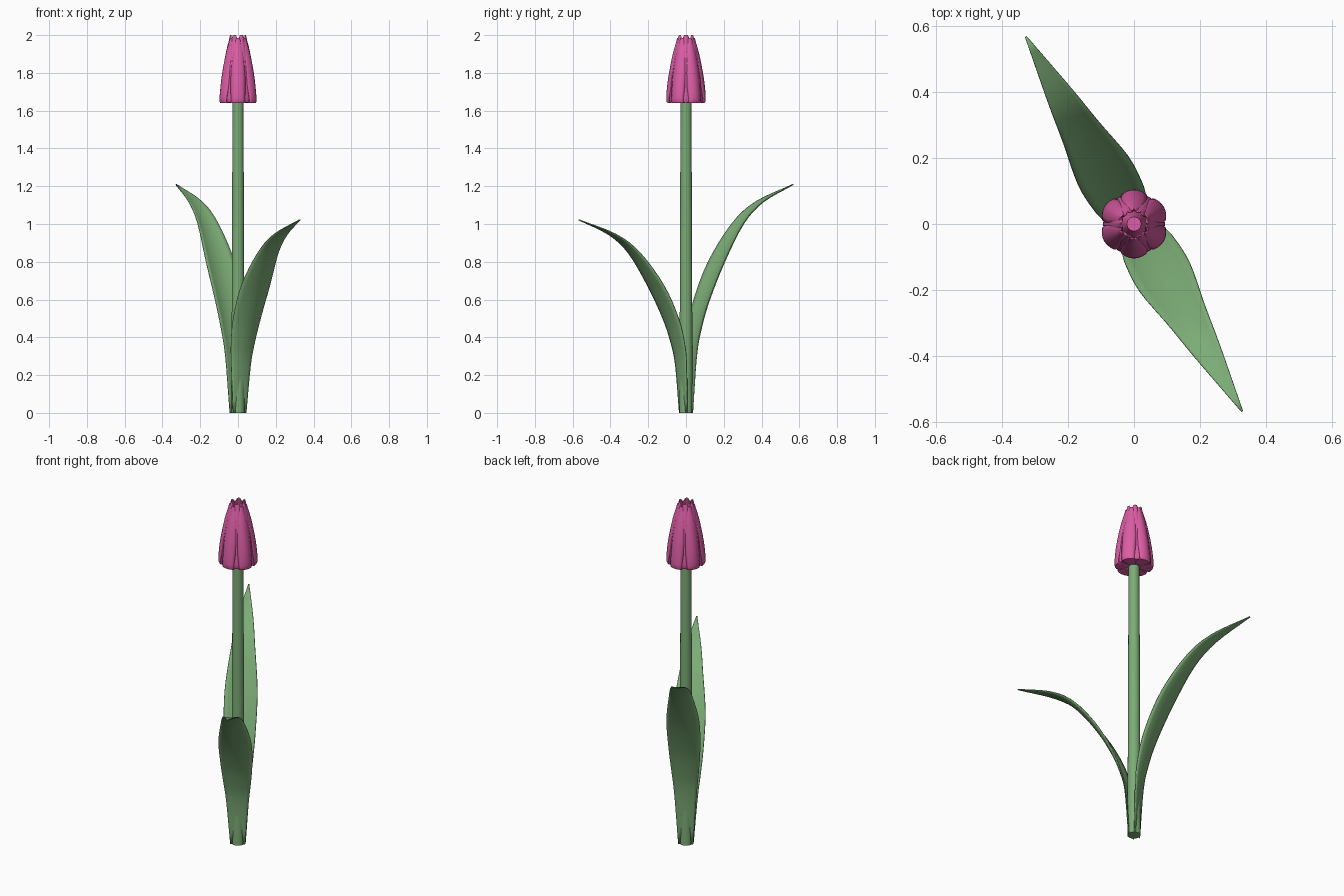
import bpy, math
from mathutils import Vector

if "Cube" in bpy.data.objects:
    bpy.data.objects.remove(bpy.data.objects["Cube"])


def material(name, rgb):
    m = bpy.data.materials.new(name)
    m.diffuse_color = (*rgb, 1)
    m.use_nodes = True
    m.node_tree.nodes["Principled BSDF"].inputs["Base Color"].default_value = m.diffuse_color
    return m


green = material("leaf green", (0.20, 0.41, 0.18))
pink = material("petal pink", (0.72, 0.11, 0.38))


def smooth_rows(rows, steps):
    """Catmull-Rom interpolation through profile rows."""
    pts = [Vector(r) for r in rows]
    pts = [2 * pts[0] - pts[1]] + pts + [2 * pts[-1] - pts[-2]]
    out = []
    for i in range(1, len(pts) - 2):
        a, b, c, d = pts[i - 1:i + 3]
        for s in range(steps):
            t = s / steps
            out.append(0.5 * (2 * b + (c - a) * t + (2 * a - 5 * b + 4 * c - d) * t * t
                              + (3 * b - a - 3 * c + d) * t ** 3))
    return out + [pts[-2]]


def blade(name, rows, angle, mat, curl, thickness, steps=4, cols=8):
    """Curved sheet: rows hold (distance from the axis, height, half width)."""
    ca, sa = math.cos(angle), math.sin(angle)
    verts, faces = [], []
    profile = smooth_rows(rows, steps)
    for i, (r, z, w) in enumerate(profile):
        for j in range(cols + 1):
            u = 2 * j / cols - 1
            d, p = r - curl(i / (len(profile) - 1), w) * u * u, u * w
            verts.append((d * ca - p * sa, d * sa + p * ca, z))
    n = cols + 1
    for i in range(len(profile) - 1):
        for j in range(cols):
            k = i * n + j
            faces.append((k, k + 1, k + n + 1, k + n))
    me = bpy.data.meshes.new(name)
    me.from_pydata(verts, [], faces)
    me.materials.append(mat)
    ob = bpy.data.objects.new(name, me)
    bpy.context.collection.objects.link(ob)
    sol = ob.modifiers.new("thickness", 'SOLIDIFY')
    sol.thickness, sol.offset = thickness, -1
    shade(ob)
    return ob


def shade(ob):
    bpy.ops.object.select_all(action='DESELECT')
    ob.select_set(True)
    bpy.context.view_layer.objects.active = ob
    bpy.ops.object.shade_smooth_by_angle(angle=math.radians(40))


# Stem, slightly thicker at the foot
bpy.ops.mesh.primitive_cone_add(vertices=24, radius1=0.035, radius2=0.029,
                                depth=1.68, location=(0, 0, 0.84))
stem = bpy.context.object
stem.name = "stem"
stem.data.materials.append(green)
shade(stem)

# Two arching leaves on opposite sides, one shorter
LEAF = [(0.020, 0, 0.040), (0.042, 0.3, 0.060), (0.072, 0.45, 0.074),
        (0.120, 0.6, 0.085), (0.210, 0.8, 0.088), (0.335, 1.0, 0.064),
        (0.460, 1.115, 0.042), (0.656, 1.207, 0.003)]
for name, angle, scale in (("tall_leaf", 120, 1.0), ("short_leaf", -60, 0.845)):
    blade(name, [(r, z * scale, w) for r, z, w in LEAF], math.radians(angle), green,
          lambda t, w: 0.022 * math.sin(math.pi * t), 0.005)

# Closed flower: two rings of six petals, flat underneath
PETAL = [(0.020, 1.643, 0.014), (0.080, 1.642, 0.032), (0.103, 1.648, 0.036),
         (0.101, 1.72, 0.040), (0.090, 1.80, 0.041), (0.070, 1.90, 0.031),
         (0.053, 1.96, 0.018), (0.047, 1.985, 0.008)]
for k in range(6):
    blade(f"outer_petal_{k + 1}", PETAL, math.radians(30 + 60 * k), pink,
          lambda t, w: 0.5 * w * min(1, 2.2 * t), 0.004, 3, 6)
    inner = [(r * 0.9, 1.644 + (z - 1.642) * 1.04, w * 1.1) for r, z, w in PETAL]
    blade(f"inner_petal_{k + 1}", inner, math.radians(60 * k), pink,
          lambda t, w: 0.55 * w * min(1, 2.2 * t), 0.004, 3, 6)

# Small heart inside the petals
bpy.ops.mesh.primitive_cone_add(vertices=12, radius1=0.06, radius2=0.022,
                                depth=0.28, location=(0, 0, 1.79))
heart = bpy.context.object
heart.name = "flower_heart"
heart.data.materials.append(pink)
shade(heart)
